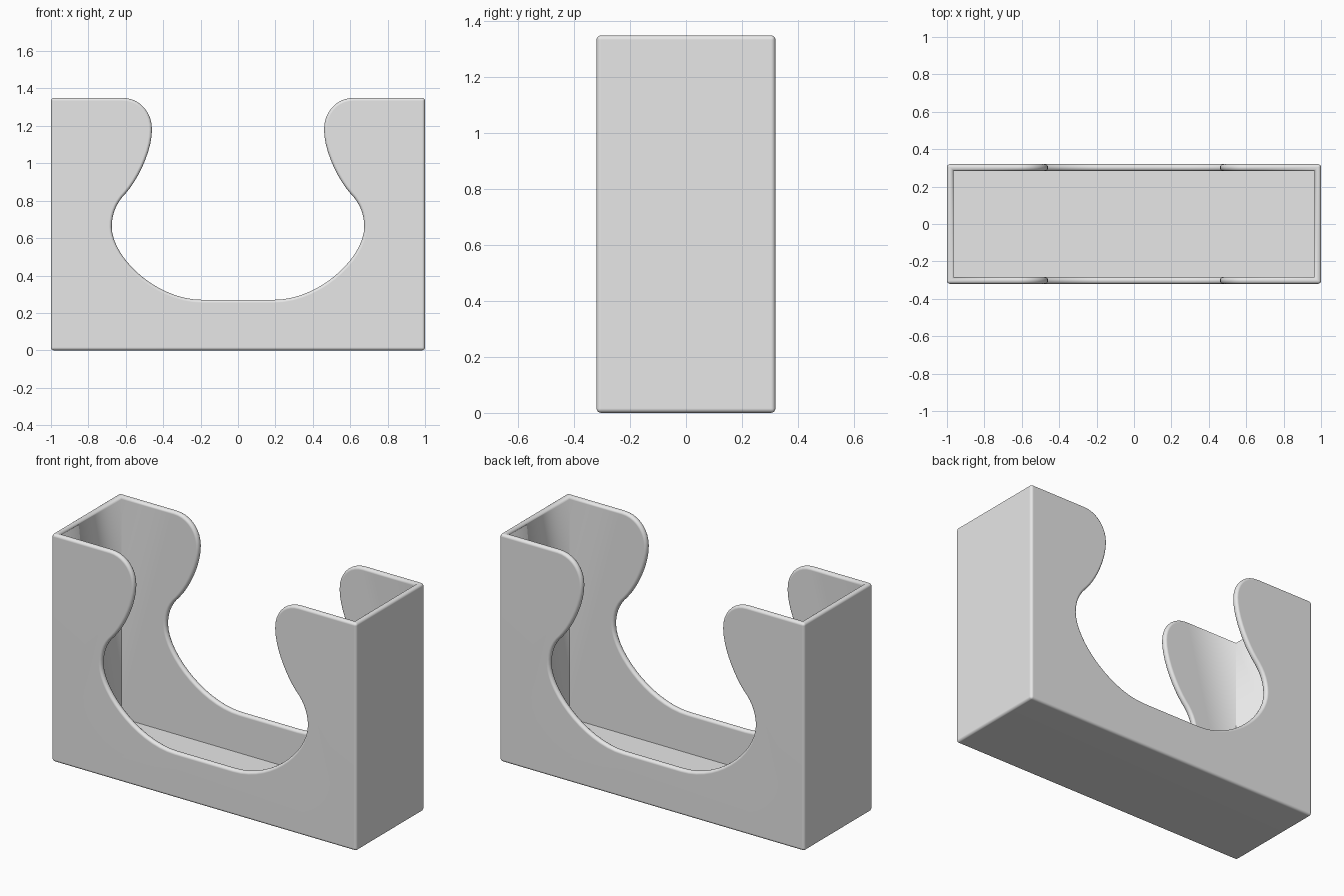
import bpy, bmesh
from mathutils import Vector
from mathutils.geometry import interpolate_bezier

if "Cube" in bpy.data.objects:
    bpy.data.objects.remove(bpy.data.objects["Cube"])

W, D, H, T = 1.0, 0.32, 1.35, 0.036   # half width, half depth, height, wall thickness

# Right half of the cut-out: start, handle, handle, end
SEGMENTS = [
    ((0.62, 1.35), (0.53, 1.35), (0.46, 1.28), (0.46, 1.18), 10),
    ((0.46, 1.18), (0.46, 1.07), (0.53, 0.92), (0.60, 0.84), 10),
    ((0.60, 0.84), (0.65, 0.79), (0.675, 0.73), (0.675, 0.66), 8),
    ((0.675, 0.66), (0.675, 0.50), (0.44, 0.27), (0.19, 0.27), 16),
]
cut = []
for a, h1, h2, b, n in SEGMENTS:
    pts = interpolate_bezier(Vector(a), Vector(h1), Vector(h2), Vector(b), n)
    cut += [(p[0], p[1]) for p in pts][1 if cut else 0:]

# Closed outline of the front and back walls
outline = [(-W, 0), (W, 0), (W, H)] + cut
outline += [(-x, z) for x, z in reversed(cut)] + [(-W, H)]
N = len(outline)

bm = bmesh.new()


def wall(y, inset):
    """One layer of a wall, pulled in from sides and floor by inset."""
    lim = W - inset
    vs = [bm.verts.new((max(-lim, min(lim, x)), y, max(inset, z))) for x, z in outline]
    bm.faces.new(vs)
    return vs


fo, fi = wall(-D, 0), wall(-D + T, T)   # front outer, inner
bo, bi = wall(D, 0), wall(D - T, T)     # back outer, inner

# Floor and end walls, outside and inside
for f, b in ((fo, bo), (fi, bi)):
    for i, j in ((0, 1), (1, 2), (N - 1, 0)):
        bm.faces.new((f[i], f[j], b[j], b[i]))
# Rim around cut-outs and top
for o, n in ((fo, fi), (bo, bi)):
    for i in range(2, N - 1):
        bm.faces.new((o[i], o[i + 1], n[i + 1], n[i]))
for i in (2, N - 1):
    bm.faces.new((fo[i], bo[i], bi[i], fi[i]))

bmesh.ops.recalc_face_normals(bm, faces=bm.faces[:])

# Round only the outward edges; keep the inner corners crisp
weight = bm.edges.layers.float.new("bevel_weight_edge")
for f in bm.faces:
    f.smooth = True
for e in bm.edges:
    if e.calc_face_angle(0) > 0.8:
        if e.is_convex:
            e[weight] = 1.0
        else:
            e.smooth = False

mesh = bpy.data.meshes.new("open_holder")
bm.to_mesh(mesh)
bm.free()
holder = bpy.data.objects.new("open_holder", mesh)
bpy.context.collection.objects.link(holder)

grey = bpy.data.materials.new("plain grey")
grey.diffuse_color = (0.8, 0.8, 0.8, 1)
grey.use_nodes = True
grey.node_tree.nodes["Principled BSDF"].inputs["Base Color"].default_value = grey.diffuse_color
mesh.materials.append(grey)

bev = holder.modifiers.new("rounded_edges", "BEVEL")
bev.limit_method = "WEIGHT"
bev.width = 0.016
bev.segments = 4
bev.use_clamp_overlap = False
wn = holder.modifiers.new("clean_shading", "WEIGHTED_NORMAL")
wn.keep_sharp = True
